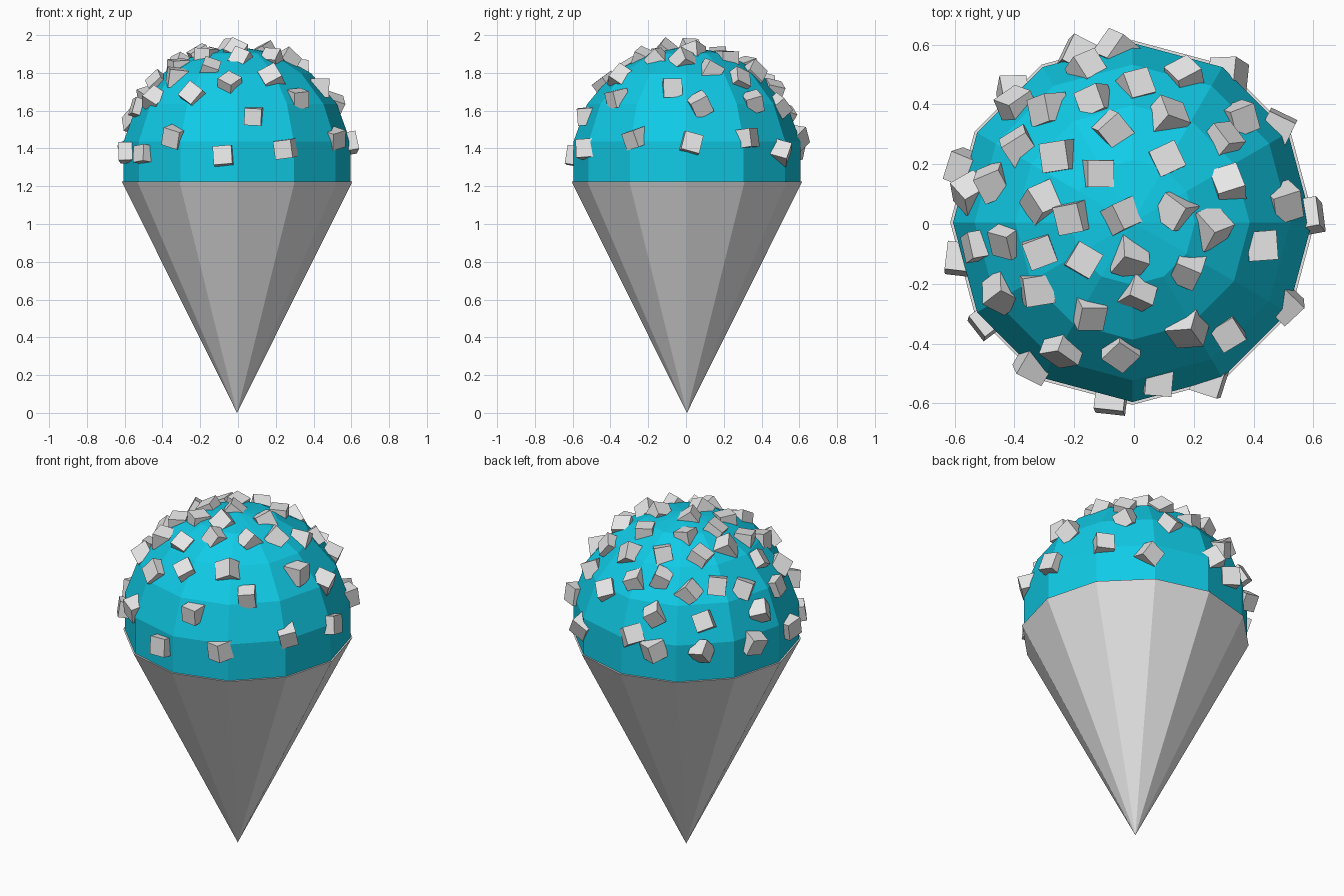
import bpy, bmesh, math, random
from mathutils import Matrix, Vector, Euler

default = bpy.data.objects.get("Cube")
if default:
    bpy.data.objects.remove(default, do_unlink=True)
random.seed(7)

RADIUS = 0.61
RIM = 1.224
CENTRE = Vector((-0.005, 0.005, 1.33))


def material(name, colour):
    mat = bpy.data.materials.new(name)
    mat.use_nodes = True
    mat.diffuse_color = colour
    node = next(n for n in mat.node_tree.nodes if n.type == 'BSDF_PRINCIPLED')
    node.inputs["Base Color"].default_value = colour
    return mat


def finish(bm, name, mat):
    mesh = bpy.data.meshes.new(name)
    bmesh.ops.recalc_face_normals(bm, faces=bm.faces)
    bm.to_mesh(mesh)
    bm.free()
    mesh.materials.append(mat)
    obj = bpy.data.objects.new(name, mesh)
    bpy.context.collection.objects.link(obj)
    return obj


teal = material("teal icing", (0.005, 0.6, 0.8, 1))
grey = material("pale grey", (0.8, 0.8, 0.8, 1))

# Cone, point down
bm = bmesh.new()
bmesh.ops.create_cone(bm, cap_ends=True, segments=12, radius1=0, radius2=RADIUS, depth=RIM,
                      matrix=Matrix.Translation((CENTRE.x, CENTRE.y, RIM / 2)))
bmesh.ops.remove_doubles(bm, verts=bm.verts, dist=0.001)
finish(bm, "cone", grey)

# Scoop: faceted ball cut just below its equator
bm = bmesh.new()
bmesh.ops.create_uvsphere(bm, u_segments=12, v_segments=9, radius=RADIUS)
low = [v for v in bm.verts if v.co.z < -0.2]
bmesh.ops.delete(bm, geom=low, context='VERTS')
bmesh.ops.translate(bm, verts=bm.verts, vec=CENTRE)
finish(bm, "scoop", teal)

# Sprinkles on the upper scoop, by plan position
upper = [
    (-.16, .53), (-.29, .39), (-.13, .42), (.01, .47), (.18, .5), (-.07, .32),
    (.12, .36), (.31, .28), (.37, .36), (-.4, .4), (-.39, .26), (-.25, .23),
    (-.12, .17), (.12, .22), (.33, .13), (-.48, .14), (-.31, .07), (-.2, .02),
    (-.04, .02), (.15, .04), (.27, -.02), (.45, -.08), (.52, .07), (-.56, .1),
    (-.43, -.06), (-.32, -.1), (-.17, -.13), (-.01, -.12), (.19, -.16),
    (-.33, -.23), (-.45, -.24), (.02, -.24), (-.15, -.31), (-.24, -.43),
    (-.04, -.44), (.19, -.36), (.33, -.38), (.09, -.55), (-.53, -.08),
]
# Sprinkles around the rim, by bearing in degrees and height
rim = [
    (2, 1.43), (-28, 1.46), (-64, 1.4), (-97, 1.36), (-125, 1.47), (-146, 1.37),
    (-168, 1.38), (162, 1.4), (133, 1.4), (108, 1.4), (95, 1.46), (57, 1.38), (33, 1.46),
]
directions = [Vector((x, y, math.sqrt(RADIUS ** 2 - x * x - y * y))) for x, y in upper]
for bearing, height in rim:
    a = math.radians(bearing)
    directions.append(Vector((RADIUS * math.cos(a), RADIUS * math.sin(a), height - CENTRE.z)))

# Each sprinkle is a small block, tumbled and half sunk
bm = bmesh.new()
for d in directions:
    turn = Euler([random.uniform(0, math.tau) for _ in range(3)]).to_matrix().to_4x4()
    place = Matrix.Translation(CENTRE + d.normalized() * 0.59)
    bmesh.ops.create_cube(bm, size=random.uniform(0.088, 0.1), matrix=place @ turn)
finish(bm, "sprinkles", grey)
